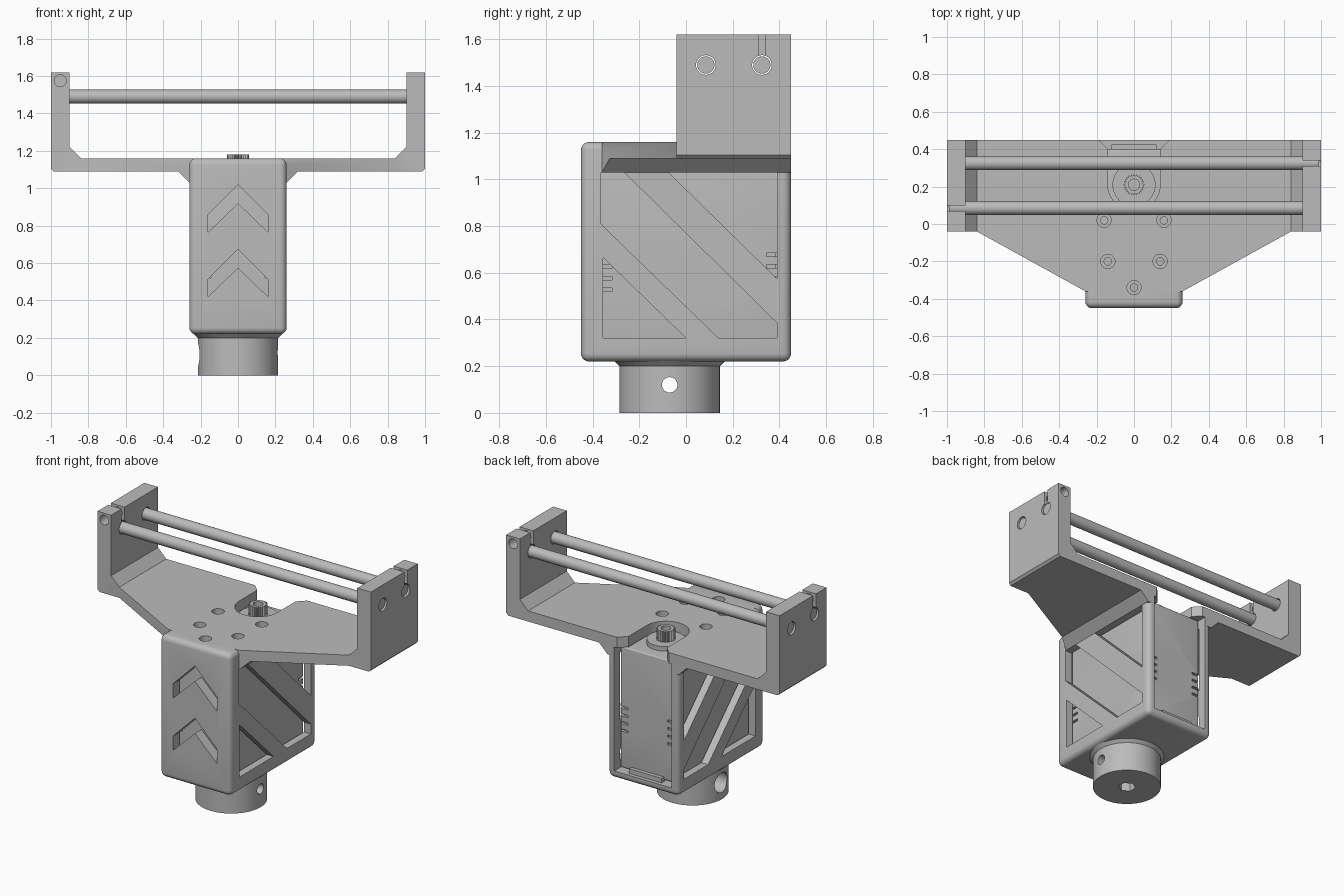
import bpy, bmesh, math
from mathutils import Matrix, Vector

cube = bpy.data.objects.get("Cube")
if cube:
    bpy.data.objects.remove(cube, do_unlink=True)

grey = bpy.data.materials.new("plain grey")
grey.use_nodes = True
GREY = (0.5, 0.5, 0.5, 1)
grey.diffuse_color = GREY
grey.node_tree.nodes["Principled BSDF"].inputs["Base Color"].default_value = GREY


def finish(name, bm):
    bmesh.ops.recalc_face_normals(bm, faces=bm.faces)
    mesh = bpy.data.meshes.new(name)
    bm.to_mesh(mesh)
    bm.free()
    mesh.materials.append(grey)
    ob = bpy.data.objects.new(name, mesh)
    bpy.context.collection.objects.link(ob)
    return ob


def box(name, x, y, z, bevel=0):
    """Box from (min, max) ranges, optionally with rounded edges."""
    bm = bmesh.new()
    bmesh.ops.create_cube(bm, size=1)
    for v in bm.verts:
        v.co = [r[0] if c < 0 else r[1] for r, c in zip((x, y, z), v.co)]
    if bevel:
        bmesh.ops.bevel(bm, geom=bm.edges[:], offset=bevel, segments=5,
                        profile=0.5, affect='EDGES')
    return finish(name, bm)


def prism(name, pts, lo, hi, axis):
    """Extrude a 2D outline along an axis."""
    place = {'X': lambda a, b, t: (t, a, b),
             'Y': lambda a, b, t: (a, t, b),
             'Z': lambda a, b, t: (a, b, t)}[axis]
    bm = bmesh.new()
    face = bm.faces.new([bm.verts.new(place(a, b, lo)) for a, b in pts])
    ext = bmesh.ops.extrude_face_region(bm, geom=[face])
    move = Vector(place(0, 0, hi - lo))
    for v in ext["geom"]:
        if isinstance(v, bmesh.types.BMVert):
            v.co += move
    return finish(name, bm)


def rod(name, start, end, r, r2=None, sides=48):
    """Cylinder or cone between two points."""
    a, b = Vector(start), Vector(end)
    turn = (b - a).to_track_quat('Z', 'Y').to_matrix().to_4x4()
    bm = bmesh.new()
    bmesh.ops.create_cone(bm, cap_ends=True, segments=sides, radius1=r,
                          radius2=r if r2 is None else r2, depth=(b - a).length,
                          matrix=Matrix.Translation((a + b) / 2) @ turn)
    return finish(name, bm)


def combine(target, other, op='DIFFERENCE'):
    other.hide_render = True
    mod = target.modifiers.new("join", 'BOOLEAN')
    mod.object, mod.operation, mod.solver = other, op, 'EXACT'
    bpy.context.view_layer.objects.active = target
    bpy.ops.object.modifier_apply(modifier=mod.name)
    bpy.data.objects.remove(other, do_unlink=True)


def mirrored(pts):
    return pts + [(-a, b) for a, b in reversed(pts)]


# Frame: plate with upright arms, trimmed to its tapered plan
frame = prism("frame", mirrored([(0.26, 1.03), (0.32, 1.09), (0.985, 1.09), (1, 1.105),
                                 (1, 1.62), (0.9, 1.62), (0.9, 1.22), (0.84, 1.16)]),
              -0.5, 0.45, 'Y')
combine(frame, prism("plan", mirrored([(0.26, -0.36), (0.84, -0.04), (1.1, -0.04),
                                       (1.1, 0.5)]), 0.9, 1.8, 'Z'), 'INTERSECT')

# Rounded housing, hollowed from the back
combine(frame, box("housing", (-0.26, 0.26), (-0.45, 0.45), (0.22, 1.16), 0.035), 'UNION')
combine(frame, box("cavity", (-0.21, 0.21), (-0.38, 0.6), (0.27, 1.09)))

# Output opening in the plate with a flared mouth at the back
SHAFT_Y = 0.21
mouth = [(0.2, 0.46), (0.14, 0.4)]
mouth += [(0.14 * math.cos(i * math.pi / 24), SHAFT_Y - 0.14 * math.sin(i * math.pi / 24))
          for i in range(13)]
combine(frame, prism("mouth", mirrored(mouth[:-1]), 1.05, 1.3, 'Z'))

# Diagonal side windows
for pts in ([(-0.355, 0.665), (-0.355, 0.32), (0, 0.32)],
            [(-0.365, 1.03), (-0.365, 0.81), (0.14, 0.32), (0.39, 0.32),
             (0.39, 0.385), (-0.265, 1.03)],
            [(-0.075, 1.03), (0.39, 0.575), (0.39, 1.03)]):
    combine(frame, prism("window", pts, -0.4, 0.4, 'X'))

# Chevron openings on the front
for z in (0.92, 0.575):
    combine(frame, prism("chevron", [(0, z), (0.16, z - 0.155), (0.16, z - 0.06),
                                     (0, z + 0.1), (-0.16, z - 0.06), (-0.16, z - 0.155)],
                         -0.6, -0.3, 'Y'))

# Counterbored screw holes in the plate
for x, y in ((-0.16, 0.02), (0.16, 0.02), (-0.14, -0.2), (0.14, -0.2), (0, -0.34)):
    combine(frame, rod("counterbore", (x, y, 1.12), (x, y, 1.3), 0.038, sides=32))
    combine(frame, rod("screw_hole", (x, y, 1.02), (x, y, 1.3), 0.02, sides=24))

# Rod sockets, clamp slits and clamp screw holes
ROD_Z = 1.49
RODS = {"front": (0.085, -1, -0.2), "back": (0.325, 1, 0.6)}
for y, side, outside in RODS.values():
    for s in (-1, 1):
        combine(frame, rod("socket", (s * 0.87, y, ROD_Z), (s * 1.1, y, ROD_Z), 0.042))
    xs = sorted((side * 0.87, side * 1.1))
    combine(frame, box("slit", xs, (y - 0.015, y + 0.015), (ROD_Z, 1.7)))
    past = y + 0.08 * (1 if outside < y else -1)
    combine(frame, rod("clamp_hole", (side * 0.95, outside, 1.575),
                       (side * 0.95, past, 1.575), 0.032, sides=32))

# Cross rods
parts = [frame]
for name, (y, side, outside) in RODS.items():
    parts.append(rod(name + "_rod", (-0.99, y, ROD_Z), (0.99, y, ROD_Z), 0.037))

# Motor with vents at its four upright corners
motor = box("motor", (-0.2, 0.2), (-0.372, 0.4), (0.28, 1.08), 0.01)
for sx in (-1, 1):
    for y in (-0.372, 0.4):
        for i in range(4):
            z = 0.52 + i * 0.05
            for dx, dy in ((0.055, 0.015), (0.015, 0.055)):
                combine(motor, box("vent", (sx * 0.2 - dx, sx * 0.2 + dx),
                                   (y - dy, y + dy), (z, z + 0.015)))
parts.append(motor)
parts.append(box("cable_tab", (-0.12, 0.12), (0.39, 0.425), (0.26, 0.3)))
parts.append(rod("shaft_boss", (0, SHAFT_Y, 1.07), (0, SHAFT_Y, 1.11), 0.115))

# Toothed output shaft
TEETH = 24
teeth = []
for i in range(TEETH * 2):
    r, a = (0.058, 0.047)[i % 2], i * math.pi / TEETH
    teeth.append((r * math.cos(a), SHAFT_Y + r * math.sin(a)))
shaft = prism("output_shaft", teeth, 1.09, 1.18, 'Z')
combine(shaft, rod("bore", (0, SHAFT_Y, 1.13), (0, SHAFT_Y, 1.3), 0.03, sides=32))
parts.append(shaft)

# Round coupler under the housing
CY = -0.07
coupler = rod("coupler", (0, CY, 0), (0, CY, 0.2), 0.215, sides=64)
combine(coupler, rod("pin_hole", (-0.4, CY, 0.12), (0.4, CY, 0.12), 0.033, sides=32))
combine(coupler, rod("pin_recess", (-0.4, CY, 0.11), (-0.11, CY, 0.11), 0.065, sides=32))
combine(coupler, rod("hex_socket", (0, CY, -0.1), (0, CY, 0.17), 0.055, sides=6))
parts.append(coupler)
parts.append(rod("coupler_collar", (0, CY, 0.2), (0, CY, 0.225), 0.215, 0.24, sides=64))

# Smooth round surfaces, keep hard edges
bpy.ops.object.select_all(action='DESELECT')
for ob in parts:
    ob.select_set(True)
bpy.context.view_layer.objects.active = frame
bpy.ops.object.shade_smooth_by_angle(angle=math.radians(30))
